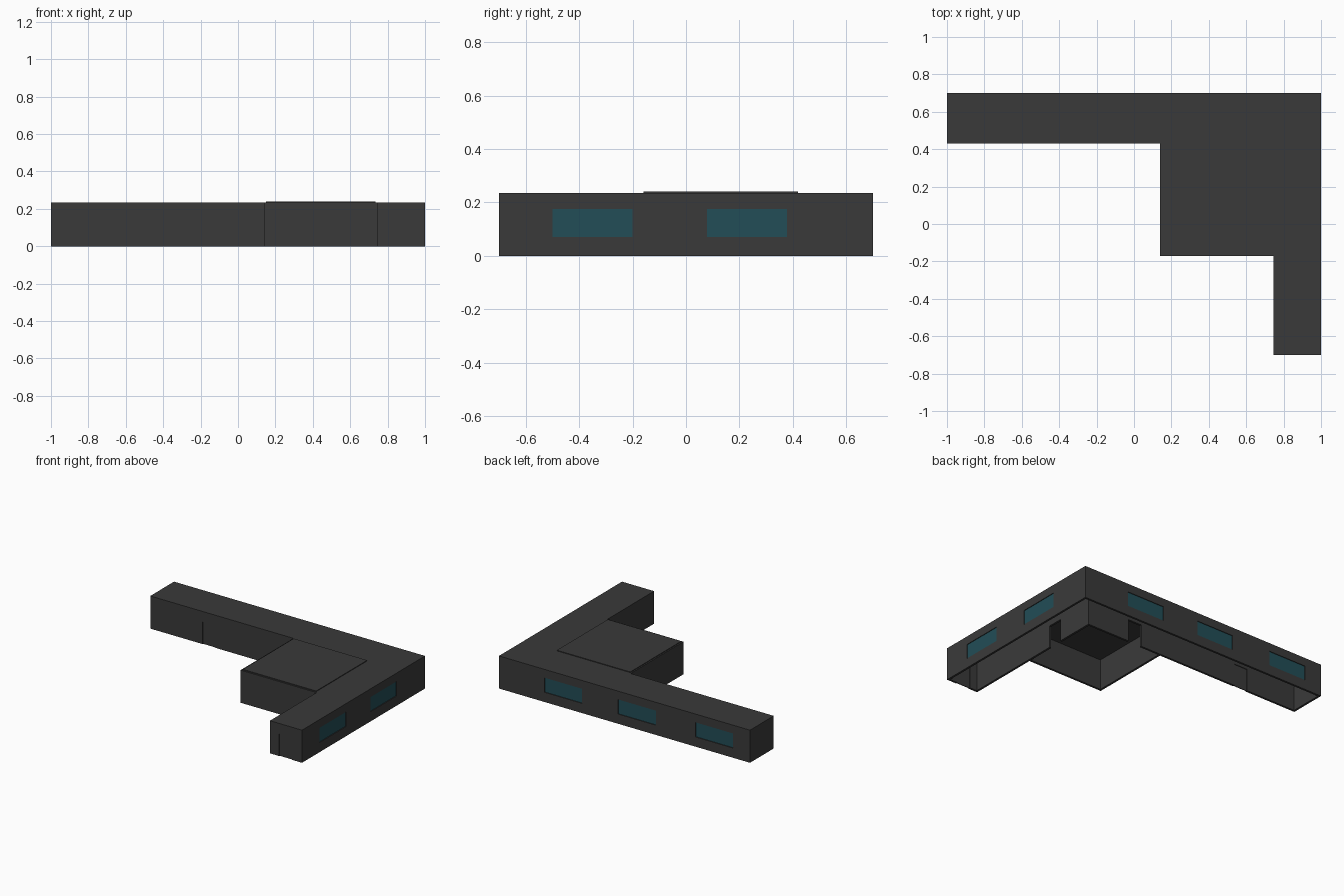
import bpy, bmesh

if "Cube" in bpy.data.objects:
    bpy.data.objects.remove(bpy.data.objects["Cube"])

H, T = 0.235, 0.015        # wall height, wall thickness
XI, YI = 0.745, 0.43       # inner faces of the two wings


def material(name, rgb):
    m = bpy.data.materials.new(name)
    m.diffuse_color = (*rgb, 1)
    m.use_nodes = True
    m.node_tree.nodes["Principled BSDF"].inputs["Base Color"].default_value = m.diffuse_color
    return m


DARK = material("dark_grey", (0.042, 0.042, 0.042))
GLASS = material("teal_glass", (0.016, 0.075, 0.095))


def finish(name, bm, mat):
    bmesh.ops.recalc_face_normals(bm, faces=bm.faces)
    me = bpy.data.meshes.new(name)
    bm.to_mesh(me)
    bm.free()
    ob = bpy.data.objects.new(name, me)
    bpy.context.collection.objects.link(ob)
    me.materials.append(mat)
    return ob


def prism(name, pts, z0, z1, mat=DARK):
    bm = bmesh.new()
    f = bm.faces.new([bm.verts.new((x, y, z0)) for x, y in pts])
    ext = bmesh.ops.extrude_face_region(bm, geom=[f])
    for v in ext["geom"]:
        if isinstance(v, bmesh.types.BMVert):
            v.co.z = z1
    return finish(name, bm, mat)


def box(name, x0, x1, y0, y1, z0, z1, mat=DARK):
    return prism(name, [(x0, y0), (x1, y0), (x1, y1), (x0, y1)], z0, z1, mat)


def cut(target, cutter):
    cutter.hide_render = True
    cutter.hide_viewport = True
    mod = target.modifiers.new("cut", 'BOOLEAN')
    mod.operation = 'DIFFERENCE'
    mod.solver = 'EXACT'
    mod.object = cutter


def ell(d):
    """L-shaped wing outline, inset by d."""
    return [(-1 + d, YI + d), (XI + d, YI + d), (XI + d, -0.7 + d),
            (1 - d, -0.7 + d), (1 - d, 0.7 - d), (-1 + d, 0.7 - d)]


# Hollow L-shaped wings, open underneath
wings = prism("wings", ell(0), 0, H)
cut(wings, prism("wings_interior_cutter", ell(T), -0.1, H - T))

E = 0.02   # how far opening cutters reach past the walls
P = 0.005  # pane inset and thickness

# Windows on the back wall and right wall
Z0, Z1 = 0.07, 0.175
for i, x in enumerate((0.487, -0.1, -0.715)):
    a, b = x - 0.15, x + 0.15
    cut(wings, box(f"back_window_cutter_{i}", a, b, 0.7 - T - E, 0.7 + E, Z0, Z1))
    box(f"back_window_{i}", a, b, 0.7 - 2 * P, 0.7 - P, Z0, Z1, GLASS)
for i, y in enumerate((-0.35, 0.228)):
    a, b = y - 0.15, y + 0.15
    cut(wings, box(f"right_window_cutter_{i}", 1 - T - E, 1 + E, a, b, Z0, Z1))
    box(f"right_window_{i}", 1 - 2 * P, 1 - P, a, b, Z0, Z1, GLASS)

# Recessed outer doors
D = 0.16
for name, a, b, y in (("back_wing_door", -0.585, -0.48, YI),
                      ("right_wing_door", 0.817, 0.922, -0.7)):
    cut(wings, box(name + "_cutter", a, b, y - E, y + T + E, -0.1, D))
    box(name, a, b, y + P, y + 2 * P, 0, D)

# Open doorways into the block
cut(wings, box("doorway_cutter_a", 0.31, 0.42, YI - E, YI + T + E, -0.1, D))
cut(wings, box("doorway_cutter_b", XI - E, XI + T + E, 0.05, 0.16, -0.1, D))

# Central block: two outer walls, ceiling and raised roof panel
box("block_front_wall", 0.14, XI, -0.17, -0.17 + T, 0, H)
box("block_left_wall", 0.14, 0.14 + T, -0.17 + T, YI, 0, H)
box("block_ceiling", 0.14 + T, XI, -0.17 + T, YI, H - T, H)
box("block_roof_panel", 0.15, XI - 0.01, -0.16, YI - 0.01, H, H + 0.005)
